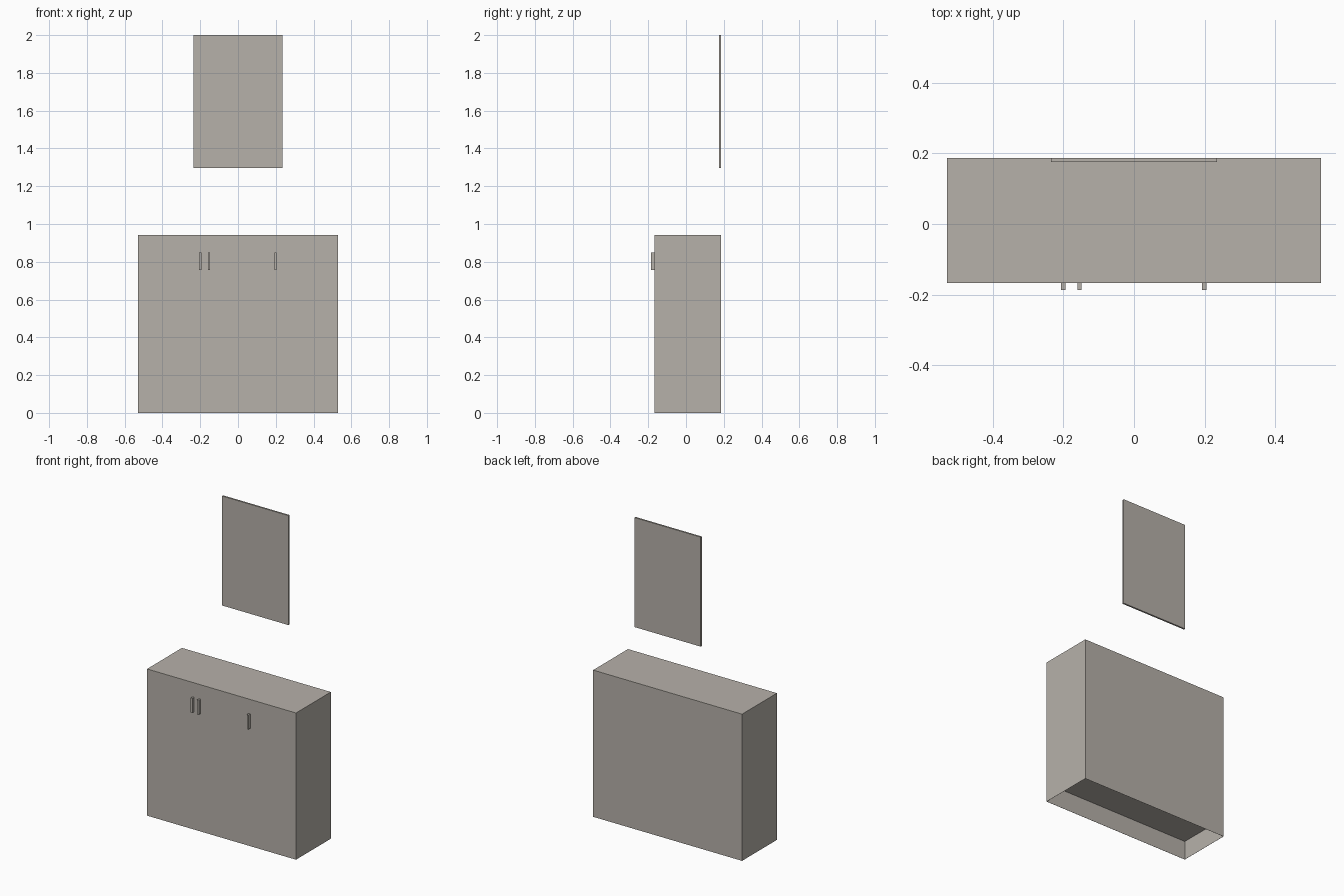
import bpy, bmesh

if "Cube" in bpy.data.objects:
    bpy.data.objects.remove(bpy.data.objects["Cube"])

W, Y0, Y1, H = 0.529, -0.167, 0.1865, 0.942   # cabinet half width, front, back, height
RECESS = 0.122                                # underside height of the floor panel

mat = bpy.data.materials.new("warm grey")
mat.diffuse_color = (0.47, 0.44, 0.40, 1)
mat.use_nodes = True
mat.node_tree.nodes["Principled BSDF"].inputs["Base Color"].default_value = mat.diffuse_color


def finish(name, bm):
    me = bpy.data.meshes.new(name)
    bm.to_mesh(me)
    bm.free()
    me.materials.append(mat)
    ob = bpy.data.objects.new(name, me)
    bpy.context.collection.objects.link(ob)
    return ob


def box(name, x0, x1, y0, y1, z0, z1):
    bm = bmesh.new()
    bmesh.ops.create_cube(bm, size=1)
    for v in bm.verts:
        v.co = (x0 if v.co.x < 0 else x1,
                y0 if v.co.y < 0 else y1,
                z0 if v.co.z < 0 else z1)
    return finish(name, bm)


# Cabinet: one closed block whose underside is sunk to form a thin-walled plinth
bm = bmesh.new()
bmesh.ops.create_cube(bm, size=1)
for v in bm.verts:
    v.co = (W if v.co.x > 0 else -W,
            Y1 if v.co.y > 0 else Y0,
            H if v.co.z > 0 else 0)
bm.normal_update()
under = min(bm.faces, key=lambda f: f.calc_center_median().z)
bmesh.ops.inset_region(bm, faces=[under], thickness=0.001)
inner = bmesh.ops.extrude_discrete_faces(bm, faces=[under])["faces"][0]
for v in inner.verts:
    v.co.z = RECESS
bmesh.ops.recalc_face_normals(bm, faces=bm.faces)
finish("cabinet", bm)

# Door handles beside the door seams
for i, x in enumerate((-0.2, -0.154, 0.199)):
    box(f"door_handle_{i + 1}", x - 0.006, x + 0.006, -0.1865, Y0, 0.757, 0.85)

# Wall mirror hung above the cabinet
box("wall_mirror", -0.235, 0.235, 0.1755, Y1, 1.297, 2.0)
